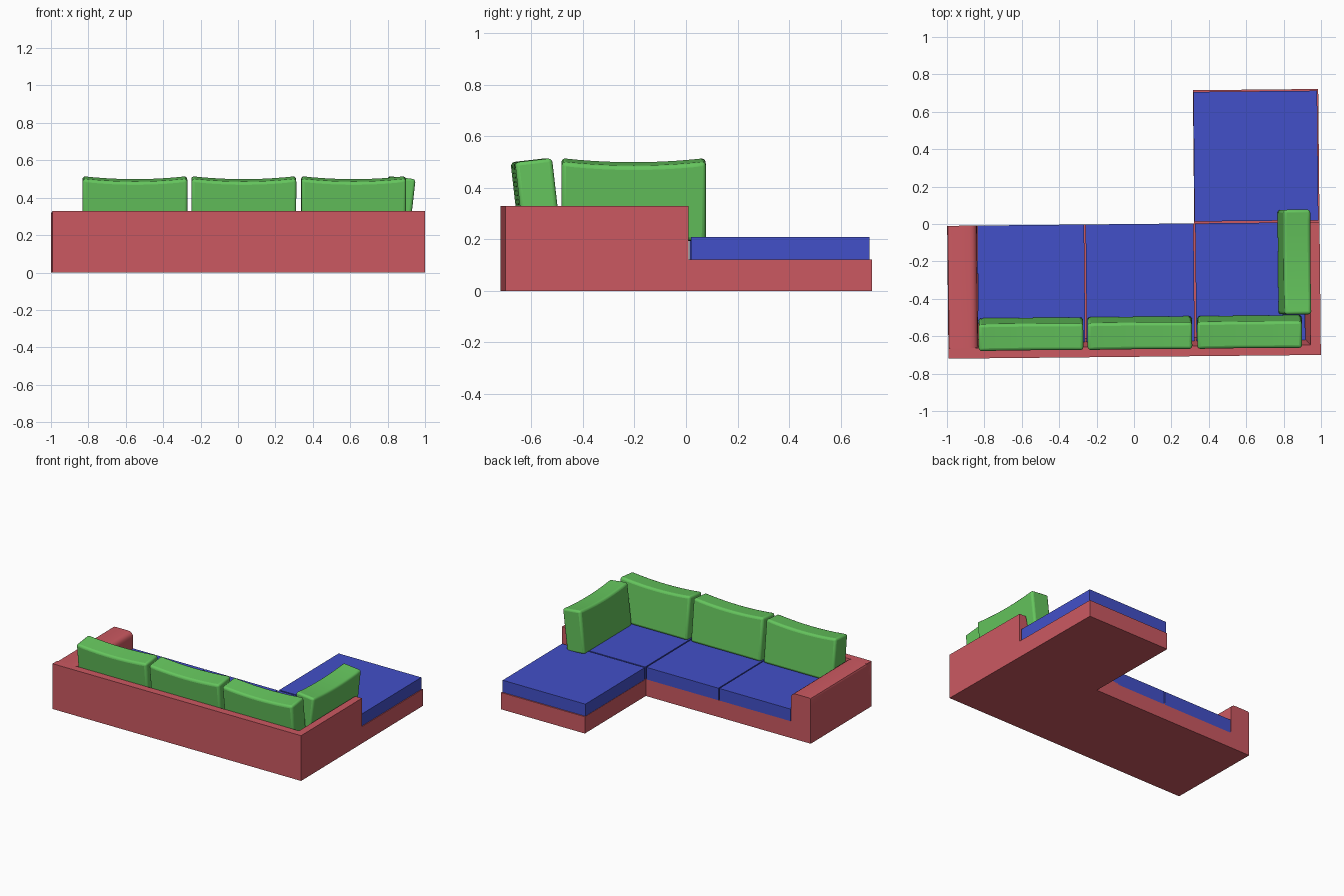
import bpy, bmesh
from math import pi
from mathutils import Matrix

if "Cube" in bpy.data.objects:
    bpy.data.objects.remove(bpy.data.objects["Cube"])

SKEW = Matrix.Rotation(0.01, 4, 'Z')   # whole sofa is turned very slightly


def material(name, rgb):
    m = bpy.data.materials.new(name)
    m.diffuse_color = (*rgb, 1)
    m.use_nodes = True
    m.node_tree.nodes["Principled BSDF"].inputs["Base Color"].default_value = m.diffuse_color
    return m


RED = material("frame_fabric", (0.60, 0.10, 0.12))
BLUE = material("seat_fabric", (0.055, 0.08, 0.58))
GREEN = material("pillow_fabric", (0.13, 0.56, 0.11))


def finish(name, bm, mat, matrix=Matrix()):
    bmesh.ops.recalc_face_normals(bm, faces=bm.faces)
    bm.transform(SKEW @ matrix)
    me = bpy.data.meshes.new(name)
    bm.to_mesh(me)
    bm.free()
    me.materials.append(mat)
    ob = bpy.data.objects.new(name, me)
    bpy.context.collection.objects.link(ob)
    return ob


def prism(name, profile, axis, a, b, mat):
    """Extrude a 2D profile along an axis from a to b."""
    place = {'x': lambda p: (a, p[0], p[1]),
             'y': lambda p: (p[0], a, p[1]),
             'z': lambda p: (p[0], p[1], a)}[axis]
    bm = bmesh.new()
    face = bm.faces.new([bm.verts.new(place(p)) for p in profile])
    ext = bmesh.ops.extrude_face_region(bm, geom=[face])
    step = [b - a if axis == k else 0 for k in 'xyz']
    bmesh.ops.translate(bm, vec=step, verts=[v for v in ext['geom'] if isinstance(v, bmesh.types.BMVert)])
    return finish(name, bm, mat)


def rect(x0, x1, y0, y1):
    return [(x0, y0), (x1, y0), (x1, y1), (x0, y1)]


def bevel(ob, width, segments, angle=0.6):
    m = ob.modifiers.new("bevel", 'BEVEL')
    m.width, m.segments, m.angle_limit = width, segments, angle


def smooth(ob):
    bpy.ops.object.select_all(action='DESELECT')
    ob.select_set(True)
    bpy.context.view_layer.objects.active = ob
    bpy.ops.object.shade_smooth_by_angle(angle=0.6)


L, R, B, F, TOP, LOW = -0.999, 0.992, -0.71, 0.712, 0.33, 0.122

# Frame: L-shaped base joined with sloped back rail, thin right arm and wide left arm
frame = prism("frame", [(L, B), (R, B), (R, F), (0.322, F), (0.322, 0), (L, 0)], 'z', 0, LOW, RED)
back = prism("back_rail", [(B, 0), (-0.60, 0), (-0.61, LOW), (-0.655, TOP), (B, TOP)], 'x', L, R, RED)
right = prism("right_arm", [(R, 0), (R, TOP), (0.938, TOP), (0.895, LOW), (0.89, 0)], 'y', B, 0, RED)
left = prism("left_arm", [(L, 0), (-0.84, 0), (-0.84, 0.29), (-0.843, 0.308), (-0.851, 0.32), (-0.864, 0.328),
                          (-0.88, TOP), (-0.985, TOP), (-0.995, 0.326), (L, 0.316)], 'y', B, 0, RED)
for part in (back, right, left):
    m = frame.modifiers.new("join", 'BOOLEAN')
    m.operation, m.solver, m.object = 'UNION', 'EXACT', part
dg = bpy.context.evaluated_depsgraph_get()
joined = bpy.data.meshes.new_from_object(frame.evaluated_get(dg))
frame.modifiers.clear()
frame.data = joined
for part in (back, right, left):
    bpy.data.objects.remove(part)
smooth(frame)

# Seat cushions
seats = [("seat_left", -0.838, -0.267, -0.63, 0), ("seat_middle", -0.259, 0.318, -0.63, 0),
         ("seat_right", 0.327, 0.91, -0.63, 0), ("seat_chaise", 0.324, 0.986, 0.01, 0.703)]
for name, x0, x1, y0, y1 in seats:
    prism(name, rect(x0, x1, y0, y1), 'z', LOW - 0.01, 0.21, BLUE)


# Leaning pillows with a sagging top edge
def pillow(name, x, y, turn):
    bm = bmesh.new()
    bmesh.ops.create_cube(bm, size=1)
    lengthwise = [e for e in bm.edges if abs(e.verts[0].co.x - e.verts[1].co.x) > 0.5]
    bmesh.ops.subdivide_edges(bm, edges=lengthwise, cuts=9, use_grid_fill=True)
    for v in bm.verts:
        u = 2 * v.co.x
        sag = 0.016 * (1 - u * u) if v.co.z > 0 else 0
        v.co = (0.28 * u, 0.145 * (v.co.y - 0.5), 0.31 * (v.co.z + 0.5) - sag)
    ob = finish(name, bm, GREEN, Matrix.Translation((x, y, 0.209)) @ Matrix.Rotation(turn, 4, 'Z')
                @ Matrix.Rotation(0.113, 4, 'X'))
    bevel(ob, 0.016, 3)
    smooth(ob)


for name, x in (("pillow_left", -0.557), ("pillow_middle", 0.025), ("pillow_right", 0.612)):
    pillow(name, x, -0.494, 0)
pillow("pillow_side", 0.766, -0.212, pi / 2)
